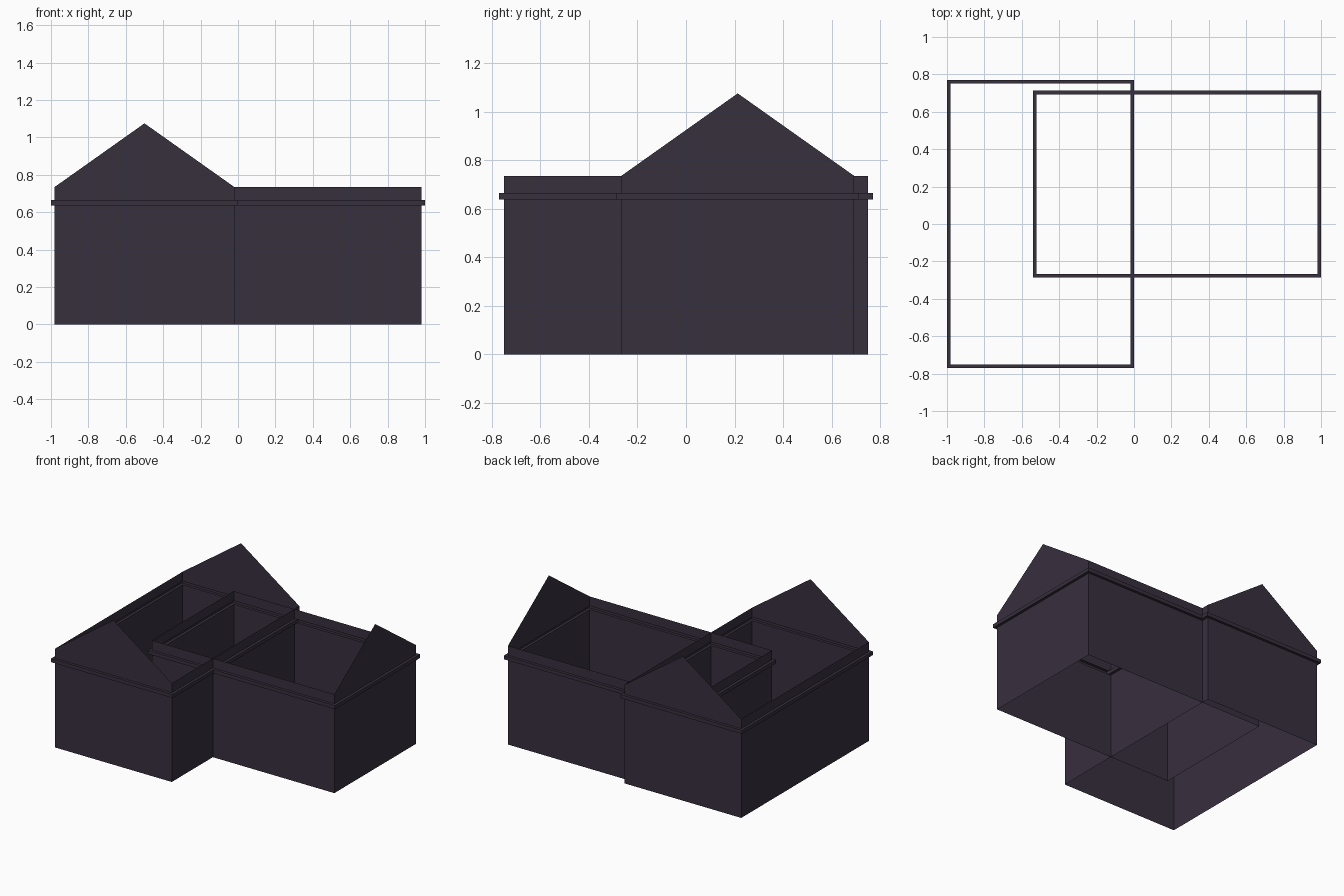
import bpy, bmesh
from mathutils import Vector

if "Cube" in bpy.data.objects:
    bpy.data.objects.remove(bpy.data.objects["Cube"])

wall = bpy.data.materials.new("dark plum wall")
wall.diffuse_color = (0.039, 0.029, 0.048, 1)
wall.use_nodes = True
wall.node_tree.nodes["Principled BSDF"].inputs["Base Color"].default_value = wall.diffuse_color

EAVE, APEX = 0.735, 1.075
HALF_W, HALF_L, LIP = 0.48, 0.75, 0.02
# wall profile: outward offset and height, with the trim band stepping out
PROFILE = [(0, 0), (0, 0.637), (LIP, 0.637), (LIP, 0.664), (0, 0.664), (0, EAVE)]


def wing(name, centre, axis, gable_ends):
    """Open shell of thin walls along an axis, with gables on the chosen ends."""
    along = Vector(axis)
    side = Vector((along.y, -along.x, 0))
    base = Vector(centre)
    bm = bmesh.new()

    def point(s, a, z):
        return bm.verts.new(base + side * s + along * a + Vector((0, 0, z)))

    # walls and trim band, lofted through the profile
    corners = [(-1, -1), (1, -1), (1, 1), (-1, 1)]
    rings = [[point(s * (HALF_W + o), a * (HALF_L + o), z) for s, a in corners]
             for o, z in PROFILE]
    for low, high in zip(rings, rings[1:]):
        for i in range(4):
            j = (i + 1) % 4
            bm.faces.new((low[i], low[j], high[j], high[i]))

    # gable triangles
    top = rings[-1]
    for end in gable_ends:
        i, j = (0, 1) if end < 0 else (2, 3)
        bm.faces.new((top[i], top[j], point(0, end * HALF_L, APEX)))

    mesh = bpy.data.meshes.new(name)
    bm.to_mesh(mesh)
    bm.free()
    mesh.materials.append(wall)
    bpy.context.collection.objects.link(bpy.data.objects.new(name, mesh))


wing("left_wing_walls", (-0.5, 0, 0), (0, 1, 0), (-1, 1))
wing("right_wing_walls", (0.23, 0.213, 0), (1, 0, 0), (1,))
